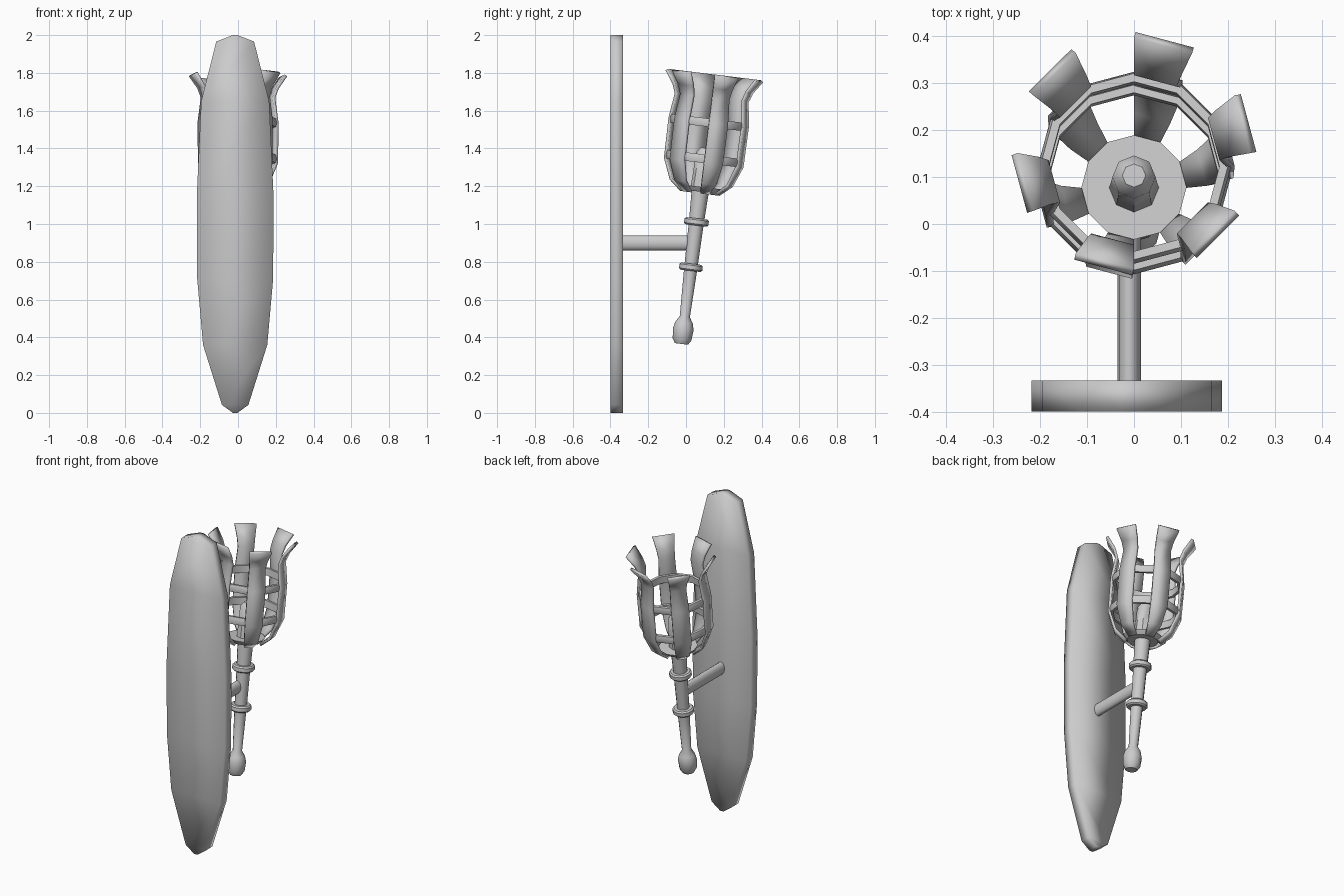
import bpy, bmesh, math
from mathutils import Matrix

cube = bpy.data.objects.get("Cube")
if cube:
    bpy.data.objects.remove(cube, do_unlink=True)

metal = bpy.data.materials.new("grey metal")
metal.use_nodes = True
metal.diffuse_color = (0.6, 0.6, 0.6, 1)
metal.node_tree.nodes["Principled BSDF"].inputs["Base Color"].default_value = (0.6, 0.6, 0.6, 1)

# The torch leans back from its foot
LEAN = Matrix.Translation((0, -0.024, 0.365)) @ Matrix.Rotation(math.radians(-7), 4, "X")


def finish(name, bm, matrix=Matrix(), angle=40):
    bmesh.ops.recalc_face_normals(bm, faces=bm.faces)
    mesh = bpy.data.meshes.new(name)
    bm.to_mesh(mesh)
    bm.free()
    mesh.materials.append(metal)
    ob = bpy.data.objects.new(name, mesh)
    bpy.context.collection.objects.link(ob)
    ob.matrix_world = matrix
    bpy.ops.object.select_all(action="DESELECT")
    ob.select_set(True)
    bpy.context.view_layer.objects.active = ob
    bpy.ops.object.shade_smooth_by_angle(angle=math.radians(angle))
    return ob


def spin(bm, profile, sides, keep=lambda i: True):
    """Sweep (height, radius) points round z, keeping chosen segments."""
    rings = []
    for h, r in profile:
        rings.append([bm.verts.new((r * math.cos(math.tau * i / sides),
                                    r * math.sin(math.tau * i / sides), h))
                      for i in range(sides)])
    for low, high in zip(rings, rings[1:]):
        for i in range(sides):
            if keep(i):
                j = (i + 1) % sides
                bm.faces.new((low[i], low[j], high[j], high[i]))
    return rings


def turned(name, profile, sides=12):
    bm = bmesh.new()
    rings = spin(bm, profile, sides)
    bm.faces.new(rings[0])
    bm.faces.new(rings[-1])
    return finish(name, bm, LEAN)


def hoop(name, low, high, inner, outer):
    bm = bmesh.new()
    mid = (low + high) / 2
    spin(bm, [(low, inner), (low, outer - 0.006), (mid, outer),
              (high, outer - 0.006), (high, inner), (low, inner)], 12)
    bmesh.ops.remove_doubles(bm, verts=bm.verts, dist=0.0001)
    return finish(name, bm, LEAN)


# Wall plate: horizontal strips across a long rounded outline
outline = [(0, 0.012), (0.042, 0.07), (0.36, 0.17), (0.71, 0.201),
           (1.15, 0.203), (1.65, 0.18), (1.966, 0.1), (2, 0.012)]
bm = bmesh.new()
rows = [[bm.verts.new((-0.015 + s * w, -0.4, z)) for s in (-1, 1)] for z, w in outline]
for a, b in zip(rows, rows[1:]):
    bm.faces.new((a[0], a[1], b[1], b[0]))
solid = bmesh.ops.extrude_face_region(bm, geom=bm.faces[:])
bmesh.ops.translate(bm, vec=(0, 0.066, 0),
                    verts=[v for v in solid["geom"] if isinstance(v, bmesh.types.BMVert)])
finish("wall_plate", bm, angle=180)

# Oval bracket arm from plate to handle
bm = bmesh.new()
bmesh.ops.create_cone(bm, cap_ends=True, segments=12, radius1=1, radius2=1, depth=1)
finish("bracket_arm", bm, Matrix.Translation((-0.01, -0.16, 0.9))
       @ Matrix.Rotation(math.pi / 2, 4, "X") @ Matrix.Diagonal((0.025, 0.039, 0.37, 1)))

# Handle with round pommel, two collars and the post inside the basket
turned("handle", [(0, 0.035), (0.025, 0.05), (0.08, 0.055), (0.115, 0.046), (0.145, 0.027),
                  (0.4, 0.035), (0.65, 0.04), (0.82, 0.046)])
for name, h, r in (("lower_collar", 0.39, 0.062), ("upper_collar", 0.632, 0.065)):
    turned(name, [(h, r - 0.008), (h + 0.008, r), (h + 0.03, r), (h + 0.038, r - 0.008)])
turned("inner_post", [(0.82, 0.054), (0.9, 0.05), (1.02, 0.046), (1.045, 0.025)], 8)

# Basket floor and hoops
turned("basket_floor", [(0.812, 0.09), (0.822, 0.1), (0.838, 0.112)])
hoop("lower_hoop", 0.965, 1.01, 0.182, 0.205)
hoop("upper_hoop", 1.158, 1.202, 0.182, 0.206)

# Six slats that curve out of the floor and flare at the mouth
bm = bmesh.new()
spin(bm, [(0.815, 0.095), (0.865, 0.155), (0.97, 0.197), (1.18, 0.199),
          (1.315, 0.182), (1.37, 0.202), (1.437, 0.248)], 12, lambda i: i % 2 == 0)
bmesh.ops.delete(bm, geom=[v for v in bm.verts if not v.link_faces], context="VERTS")
slats = finish("basket_slats", bm, LEAN)
thick = slats.modifiers.new("thickness", "SOLIDIFY")
thick.thickness = 0.016
thick.offset = -1
